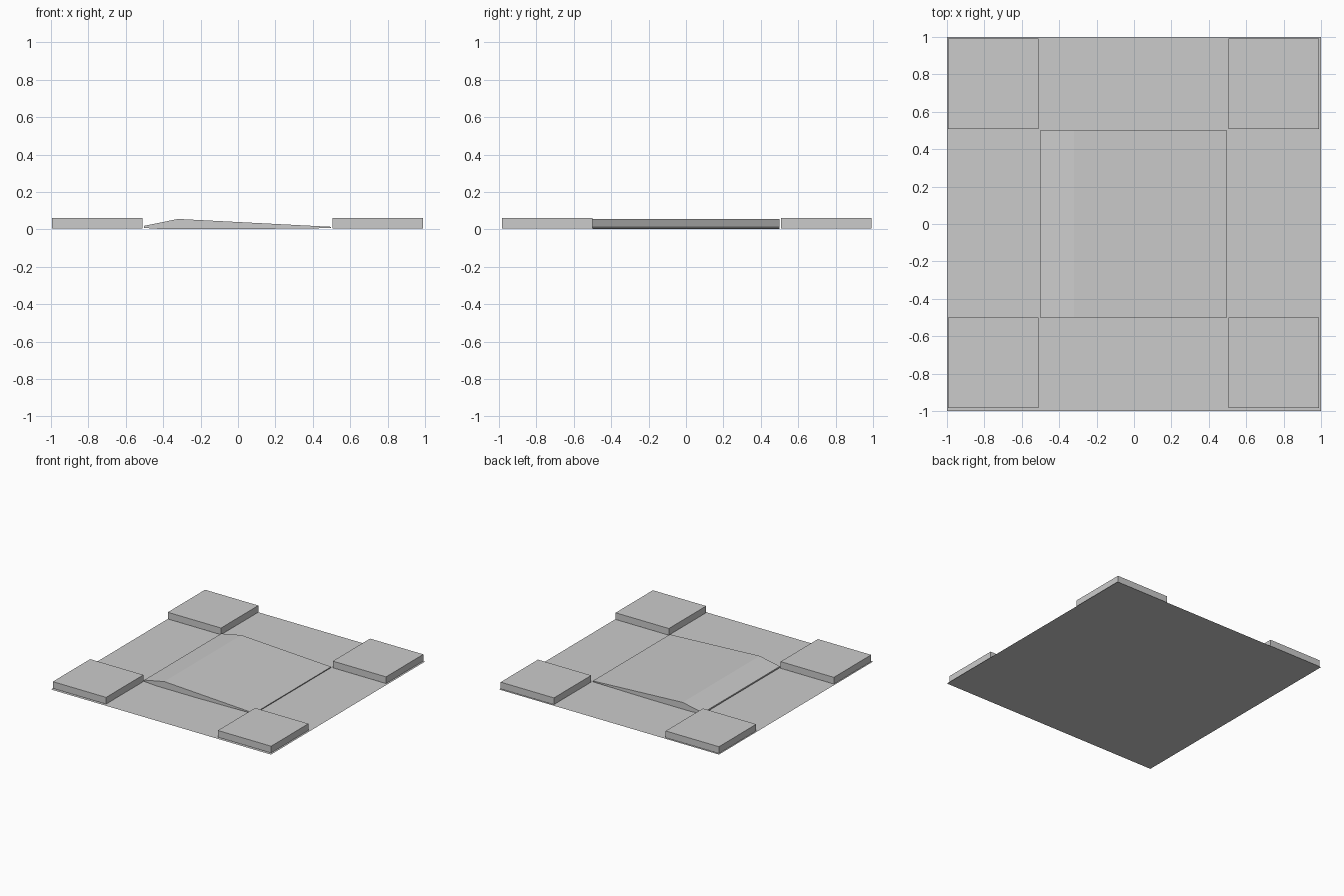
import bpy

if "Cube" in bpy.data.objects:
    bpy.data.objects.remove(bpy.data.objects["Cube"])

def make_object(name, verts, faces):
    mesh = bpy.data.meshes.new(name)
    mesh.from_pydata(verts, [], faces)
    obj = bpy.data.objects.new(name, mesh)
    bpy.context.collection.objects.link(obj)
    return obj

def extrude_profile(name, profile, y0, y1):
    """Prism from an x/z outline (counter-clockwise seen from the front)."""
    n = len(profile)
    verts = [(x, y, z) for y in (y0, y1) for x, z in profile]
    faces = [tuple(range(n)), tuple(range(2 * n - 1, n - 1, -1))]
    faces += [(i, i + n, (i + 1) % n + n, (i + 1) % n) for i in range(n)]
    return make_object(name, verts, faces)

# Flat base sheet
bpy.ops.mesh.primitive_plane_add(size=2, location=(0, 0, 0))
bpy.context.object.name = "base_sheet"

# Four raised corner slabs
SIZE = 0.484
for side, x in (("left", -0.994), ("right", 0.506)):
    for end, y in (("front", -0.984), ("back", 0.508)):
        outline = [(x, 0.005), (x + SIZE, 0.005), (x + SIZE, 0.06), (x, 0.06)]
        extrude_profile(f"corner_slab_{end}_{side}", outline, y, y + SIZE)

# Central ramp with an off-centre ridge and shallow bowed underside
ramp = [(-0.503, 0.008), (-0.39, 0.001), (-0.03, 0.001), (0.497, 0.007),
        (0.497, 0.014), (-0.32, 0.056), (-0.503, 0.019)]
extrude_profile("center_ramp", ramp, -0.5, 0.5)
